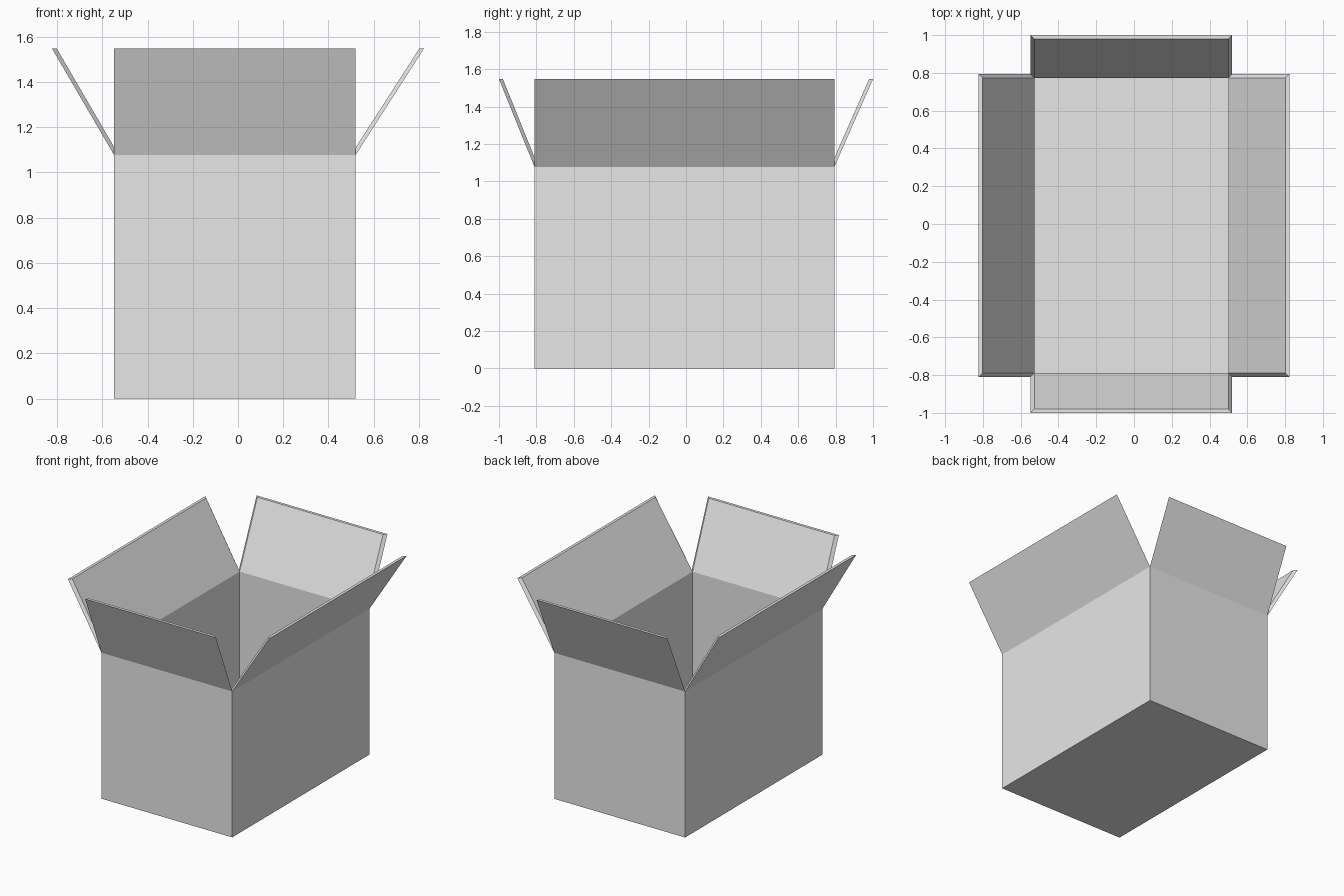
import bpy, bmesh
from mathutils import Vector

if "Cube" in bpy.data.objects:
    bpy.data.objects.remove(bpy.data.objects["Cube"])

X0, X1 = -0.548, 0.52      # box sides
Y0, Y1 = -0.81, 0.793      # box front and back
HINGE, TIP = 1.077, 1.547  # fold height and flap tip height
TIP_X, TIP_Y = 0.822, 1.0  # how far the flaps lean out
THICK = 0.021              # cardboard thickness

card = bpy.data.materials.new("light grey card")
card.use_nodes = True
card.diffuse_color = (0.8, 0.8, 0.8, 1)
card.node_tree.nodes["Principled BSDF"].inputs["Base Color"].default_value = (0.8, 0.8, 0.8, 1)


def finish(name, bm):
    """Orient the faces, open the fold where parts meet, and make the object."""
    bmesh.ops.recalc_face_normals(bm, faces=bm.faces)
    fold = [f for f in bm.faces if all(abs(v.co.z - HINGE) < 1e-4 for v in f.verts)]
    bmesh.ops.delete(bm, geom=fold, context='FACES_ONLY')
    mesh = bpy.data.meshes.new(name)
    bm.to_mesh(mesh)
    bm.free()
    mesh.materials.append(card)
    bpy.context.collection.objects.link(bpy.data.objects.new(name, mesh))


def inward(p):
    """Move a corner point towards the middle of the box by the card thickness."""
    return Vector((p.x - THICK * (1 if p.x > 0 else -1),
                   p.y - THICK * (1 if p.y > 0 else -1), p.z))


def skin(bm, outer, inner):
    """Join two matching loops of vertices with quads."""
    n = len(outer)
    for i in range(n):
        j = (i + 1) % n
        bm.faces.new((outer[i], outer[j], inner[j], inner[i]))


corners = [(X0, Y0), (X1, Y0), (X1, Y1), (X0, Y1)]

# Box body: outer shell, inner shell and the rim between them
bm = bmesh.new()
rims = []
for shift, floor in ((lambda p: p, 0), (inward, THICK)):
    base, rim = ([bm.verts.new(shift(Vector((x, y, z)))) for x, y in corners]
                 for z in (floor, HINGE))
    bm.faces.new(base)
    skin(bm, base, rim)
    rims.append(rim)
skin(bm, *rims)
finish("box_body", bm)

# Four flaps leaning outwards, with mitred edges
for i, name in enumerate(("front_flap", "left_flap", "back_flap", "right_flap")):
    a, b = corners[i], corners[(i + 1) % 4]
    if i % 2 == 0:
        reach = TIP_Y if a[1] > 0 else -TIP_Y
        tips = [(b[0], reach), (a[0], reach)]
    else:
        reach = TIP_X if a[0] > 0 else -TIP_X
        tips = [(reach, b[1]), (reach, a[1])]
    points = [Vector((*p, HINGE)) for p in (a, b)] + [Vector((*p, TIP)) for p in tips]
    bm = bmesh.new()
    outer = [bm.verts.new(p) for p in points]
    inner = [bm.verts.new(inward(p)) for p in points]
    bm.faces.new(outer)
    bm.faces.new(inner)
    skin(bm, outer, inner)
    finish(name, bm)
